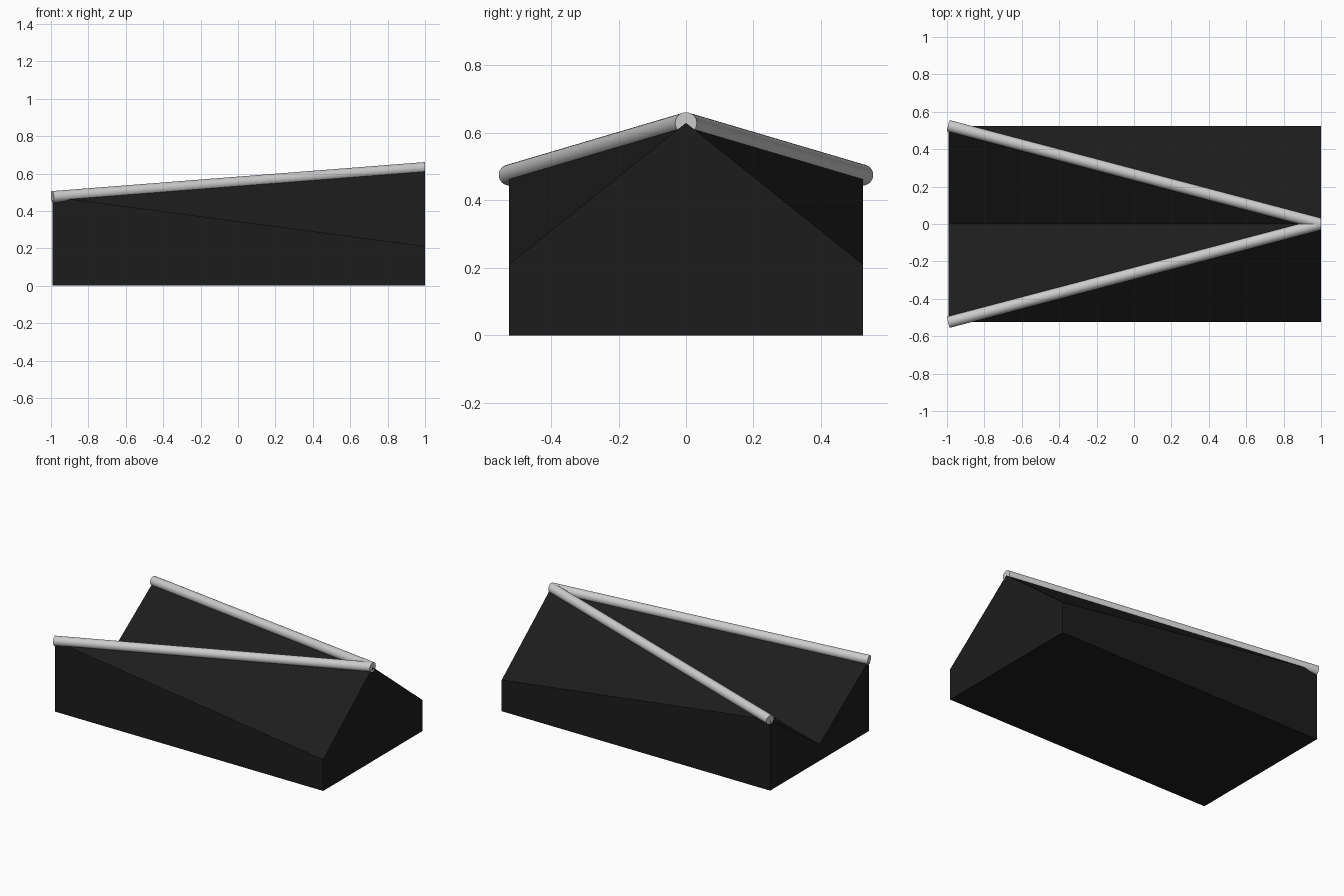
import bpy, bmesh
from mathutils import Vector

if "Cube" in bpy.data.objects:
    bpy.data.objects.remove(bpy.data.objects["Cube"])

X0, X1, W = -0.992, 1.0, 0.525
EAVE, APEX, LOW, VALLEY = 0.475, 0.63, 0.21, 0.11
R = 0.031

black = bpy.data.materials.new("black")
black.diffuse_color = (0.012, 0.012, 0.012, 1)
black.use_nodes = True
black.node_tree.nodes["Principled BSDF"].inputs["Base Color"].default_value = black.diffuse_color


def add_object(name, bm):
    bmesh.ops.recalc_face_normals(bm, faces=bm.faces)
    mesh = bpy.data.meshes.new(name)
    bm.to_mesh(mesh)
    bm.free()
    ob = bpy.data.objects.new(name, mesh)
    bpy.context.collection.objects.link(ob)
    return ob


# Body: valley profile at the left end, gable profile at the right end
bm = bmesh.new()
left = [bm.verts.new((X0, y, z)) for y, z in
        [(-W, 0), (W, 0), (W, EAVE), (0, VALLEY), (-W, EAVE)]]
right = [bm.verts.new((X1, y, z)) for y, z in
         [(-W, 0), (W, 0), (W, LOW), (0, APEX), (-W, LOW)]]
bm.faces.new(left)
bm.faces.new(right)
bm.faces.new((left[0], left[1], right[1], right[0]))
for lower, top in ((0, 4), (1, 2)):
    bm.faces.new((left[lower], right[lower], right[top], left[top]))
    bm.faces.new((left[top], right[top], right[3]))
    bm.faces.new((left[top], right[3], left[3]))
body = add_object("folded_roof_body", bm)
body.data.materials.append(black)


# Round rails along the two folds, trimmed flush at the gable
def rail(name, side):
    a, b = Vector((X0, side * W, EAVE)), Vector((X1, 0, APEX))
    d = (b - a).normalized()
    b = b + d * 0.05
    bm = bmesh.new()
    bmesh.ops.create_cone(bm, cap_ends=True, segments=32, radius1=R, radius2=R,
                          depth=(b - a).length)
    bm.transform(d.to_track_quat('Z', 'Y').to_matrix().to_4x4())
    bmesh.ops.translate(bm, verts=bm.verts, vec=(a + b) / 2)
    cut = bmesh.ops.bisect_plane(bm, geom=bm.verts[:] + bm.edges[:] + bm.faces[:],
                                 plane_co=(X1, 0, 0), plane_no=(1, 0, 0), clear_outer=True)
    edges = [e for e in cut["geom_cut"] if isinstance(e, bmesh.types.BMEdge)]
    bmesh.ops.contextual_create(bm, geom=edges)
    for f in bm.faces:
        f.smooth = len(f.verts) == 4
    ob = add_object(name, bm)
    bpy.ops.object.select_all(action='DESELECT')
    ob.select_set(True)
    bpy.context.view_layer.objects.active = ob
    bpy.ops.object.shade_smooth_by_angle()


rail("front_rail", -1)
rail("back_rail", 1)
